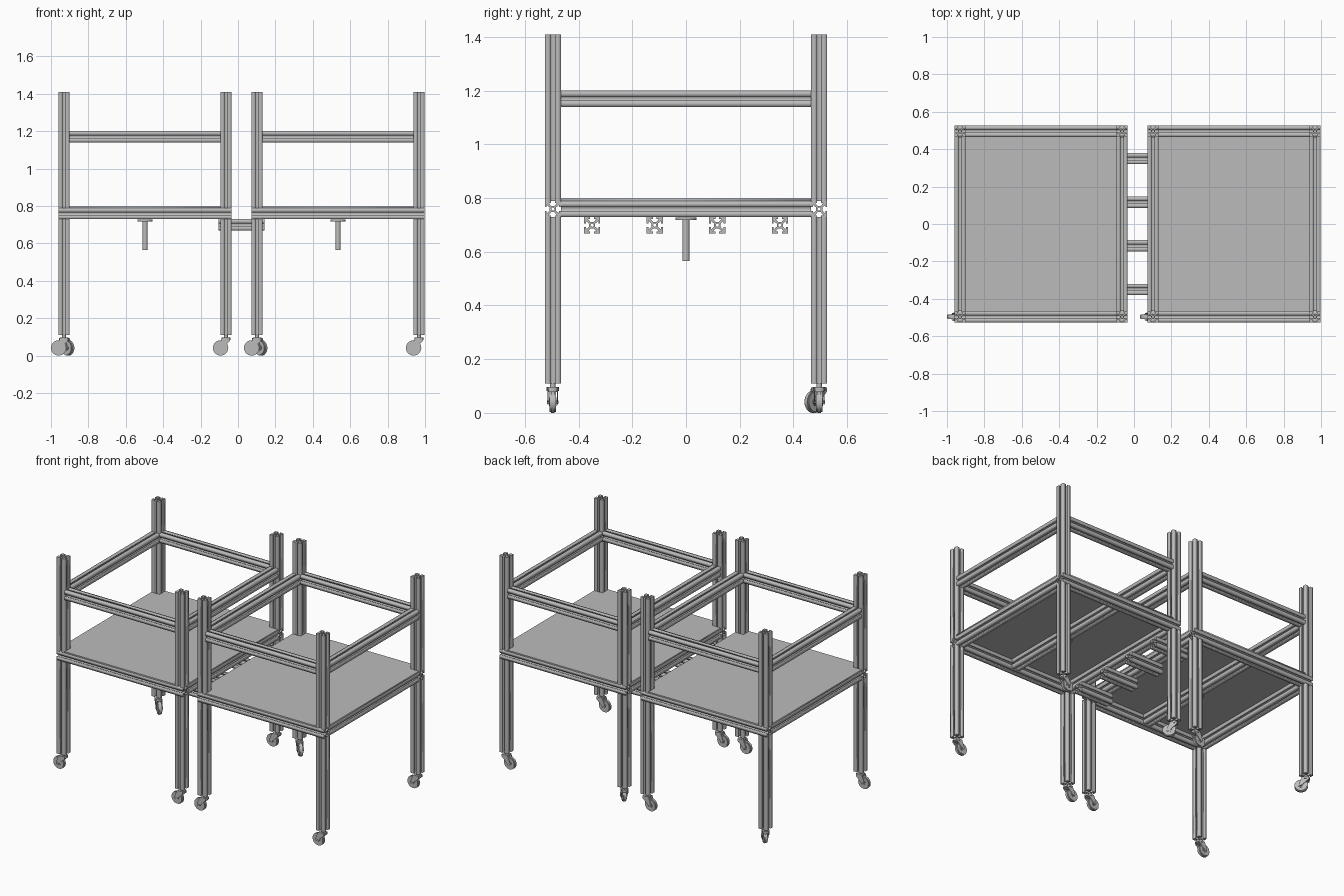
import bpy, bmesh
from math import pi, cos, sin, radians
from mathutils import Matrix, Vector

cube = bpy.data.objects.get("Cube")
if cube:
    bpy.data.objects.remove(cube)

# One flat grey for everything
grey = bpy.data.materials.new("light_grey")
grey.use_nodes = True
grey.diffuse_color = (0.5, 0.5, 0.5, 1)
grey.node_tree.nodes["Principled BSDF"].inputs["Base Color"].default_value = (0.5, 0.5, 0.5, 1)

W = 0.06             # extrusion width
H = W / 2
HALF_X, HALF_Y = 0.463, 0.526
PX, PY = HALF_X - H, HALF_Y - H     # post centres
FRAME_Z = 0.759
PLATE_Z = FRAME_Z + H
PLATE_T = 0.009
TOP = 1.41
LEG_BOTTOM = 0.11


def place(name, mesh, matrix=Matrix()):
    ob = bpy.data.objects.new(name, mesh)
    ob.matrix_world = matrix
    bpy.context.collection.objects.link(ob)
    return ob


def extrude_outline(name, loops, depth):
    """Filled outline (with holes) extruded evenly along local z."""
    cu = bpy.data.curves.new(name, 'CURVE')
    cu.dimensions, cu.fill_mode, cu.extrude = '2D', 'BOTH', depth / 2
    for pts in loops:
        sp = cu.splines.new('POLY')
        sp.points.add(len(pts) - 1)
        for p, (x, y) in zip(sp.points, pts):
            p.co = (x, y, 0, 1)
        sp.use_cyclic_u = True
    tmp = place(name, cu)
    bpy.context.view_layer.update()
    me = bpy.data.meshes.new_from_object(tmp.evaluated_get(bpy.context.evaluated_depsgraph_get()))
    bpy.data.objects.remove(tmp)
    me.materials.clear()
    me.materials.append(grey)
    return me


def circle(r, n, cx=0, cy=0):
    return [(cx + r * cos(2 * pi * i / n), cy + r * sin(2 * pi * i / n)) for i in range(n)]


# Slotted extrusion cross-section: one side turned four times, plus a centre bore
lip, slot, cavity, core = H - 0.007, 0.0072, 0.0155, 0.0115
half_side = [(H, slot), (lip, slot), (lip, cavity), (core, 0.006)]
side = [(H, -H)] + [(x, -y) for x, y in half_side] + half_side[::-1]
outline = []
for k in range(4):
    c, s = round(cos(k * pi / 2)), round(sin(k * pi / 2))
    outline += [(c * x - s * y, s * x + c * y) for x, y in side]

AXES = {'x': Matrix.Rotation(pi / 2, 4, 'Y'), 'y': Matrix.Rotation(pi / 2, 4, 'X'), 'z': Matrix()}
beam_meshes = {}


def beam(name, centre, length, axis):
    key = round(length, 4)
    if key not in beam_meshes:
        beam_meshes[key] = extrude_outline("extrusion", [outline, circle(0.006, 12)], length)
    return place(name, beam_meshes[key], Matrix.Translation(centre) @ AXES[axis])


def lathe_parts(name, parts):
    """Mesh of cylinders: (radius, depth, centre, axis)."""
    bm = bmesh.new()
    for r, depth, centre, axis in parts:
        bmesh.ops.create_cone(bm, cap_ends=True, segments=28, radius1=r, radius2=r, depth=depth,
                              matrix=Matrix.Translation(centre) @ AXES[axis])
    me = bpy.data.meshes.new(name)
    bm.to_mesh(me)
    bm.free()
    me.materials.append(grey)
    return me


# Caster parts, trailing along local -x, origin on the floor under the leg
TRAIL, AXLE, WHEEL_R = -0.029, 0.041, 0.041
axle = (TRAIL, 0, AXLE)
wheel_mesh = lathe_parts("wheel", [
    (WHEEL_R, 0.014, axle, 'y'), (WHEEL_R - 0.004, 0.024, axle, 'y'),
    (0.016, 0.028, axle, 'y'), (0.006, 0.044, axle, 'y')])
swivel_mesh = lathe_parts("swivel", [
    (0.010, 0.028, (0, 0, 0.099), 'z'), (0.023, 0.014, (0, 0, 0.089), 'z'),
    (0.019, 0.006, (0, 0, 0.080), 'z')])
fork_mesh = extrude_outline("fork", [[
    (0.020, 0.094), (-0.022, 0.094), (TRAIL - 0.013, 0.045), (TRAIL - 0.008, 0.032),
    (TRAIL + 0.008, 0.032), (TRAIL + 0.013, 0.045), (0.020, 0.078)]], 0.004)

# Round support post with flange
support_mesh = lathe_parts("support", [
    (0.0135, 0.155, (0, 0, 0.6425), 'z'), (0.040, 0.010, (0, 0, 0.723), 'z')])

# Deck panel notched around the four posts
a, b, c, d = HALF_X, HALF_Y, HALF_X - W, HALF_Y - W
deck_mesh = extrude_outline("deck", [[
    (a, -d), (a, d), (c, d), (c, b), (-c, b), (-c, d),
    (-a, d), (-a, -d), (-c, -d), (-c, -b), (c, -b), (c, -d)]], PLATE_T)

smooth = []


def caster(label, x, y, turn):
    base = Matrix.Translation((x, y, 0)) @ Matrix.Rotation(turn, 4, 'Z')
    smooth.append(place(label + "_caster_wheel", wheel_mesh, base))
    smooth.append(place(label + "_caster_swivel", swivel_mesh, base))
    for s in (-1, 1):
        place(label + "_caster_fork", fork_mesh,
              base @ Matrix.Translation((0, s * 0.018, 0)) @ AXES['y'])


def cart(label, cx):
    # Posts, legs and casters at the corners
    for sx in (-1, 1):
        for sy in (-1, 1):
            corner = label + ("_front" if sy < 0 else "_back") + ("_left" if sx > 0 else "_right")
            x, y = cx + sx * PX, sy * PY
            beam(corner + "_post", (x, y, (PLATE_Z + TOP) / 2), TOP - PLATE_Z, 'z')
            leg_top = FRAME_Z - H
            beam(corner + "_leg", (x, y, (LEG_BOTTOM + leg_top) / 2), leg_top - LEG_BOTTOM, 'z')
            caster(corner, x, y, radians(135) if sx < 0 < sy else 0)
    # Deck frame and guard rails
    for s, word in ((-1, "front"), (1, "back")):
        beam(f"{label}_{word}_frame_beam", (cx, s * PY, FRAME_Z), 2 * HALF_X, 'x')
        beam(f"{label}_{word}_guard_rail", (cx, s * PY, 1.17), 2 * c, 'x')
    for s, word in ((-1, "right"), (1, "left")):
        beam(f"{label}_{word}_frame_beam", (cx + s * PX, 0, FRAME_Z), 2 * d, 'y')
        beam(f"{label}_{word}_guard_rail", (cx + s * PX, 0, 1.17), 2 * d, 'y')
    beam(label + "_middle_beam", (cx, 0, FRAME_Z), 2 * d, 'y')
    place(label + "_deck", deck_mesh, Matrix.Translation((cx, 0, PLATE_Z + PLATE_T / 2)))
    smooth.append(place(label + "_support_post", support_mesh, Matrix.Translation((cx, 0, 0))))


cart("right_cart", -0.497)
cart("left_cart", 0.535)

# Short beams joining the two carts
for i in range(4):
    beam("connector_beam", (0.018, (i - 1.5) * 0.233, FRAME_Z - W), 0.245, 'x')

bpy.ops.object.select_all(action='DESELECT')
for ob in smooth:
    ob.select_set(True)
bpy.context.view_layer.objects.active = smooth[0]
bpy.ops.object.shade_smooth_by_angle(angle=radians(35))
